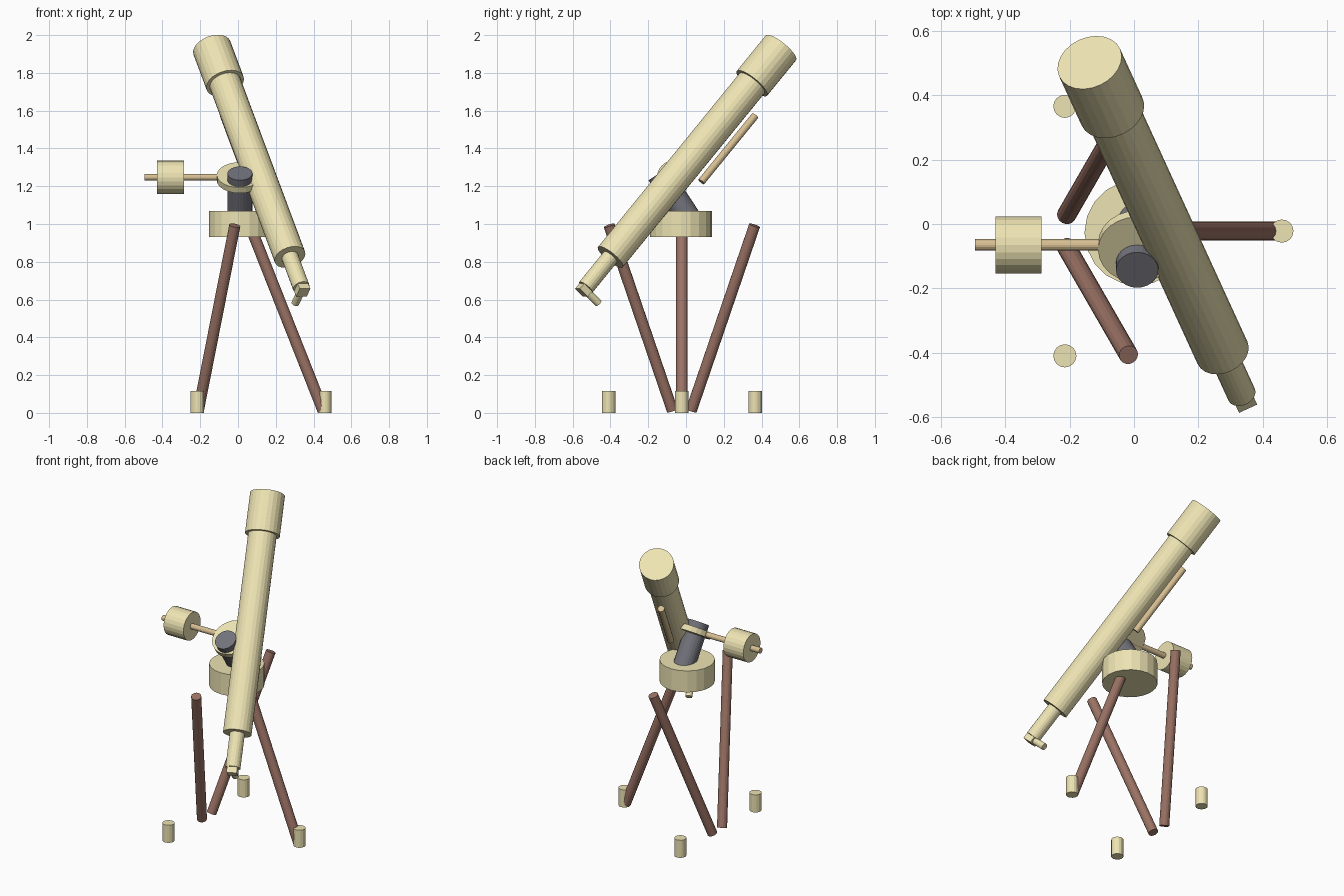
import bpy
import bmesh
from mathutils import Vector, Matrix

if "Cube" in bpy.data.objects:
    bpy.data.objects.remove(bpy.data.objects["Cube"])


def material(name, rgb):
    m = bpy.data.materials.new(name)
    m.diffuse_color = (*rgb, 1)
    m.use_nodes = True
    m.node_tree.nodes["Principled BSDF"].inputs["Base Color"].default_value = m.diffuse_color
    return m


CREAM = material("cream", (0.85, 0.77, 0.45))
TAN = material("tan", (0.68, 0.52, 0.29))
WOOD = material("wood", (0.33, 0.17, 0.13))
IRON = material("iron", (0.17, 0.17, 0.20))


def finish(bm, name, mat):
    mesh = bpy.data.meshes.new(name)
    bm.to_mesh(mesh)
    bm.free()
    mesh.materials.append(mat)
    obj = bpy.data.objects.new(name, mesh)
    bpy.context.collection.objects.link(obj)
    return obj


def rod(name, a, b, r, mat, sides=24):
    """Flat-faced capped cylinder from point a to point b."""
    a, b = Vector(a), Vector(b)
    d = b - a
    m = Matrix.Translation((a + b) / 2) @ d.to_track_quat('Z', 'Y').to_matrix().to_4x4()
    bm = bmesh.new()
    bmesh.ops.create_cone(bm, cap_ends=True, segments=sides, radius1=r,
                          radius2=r, depth=d.length, matrix=m)
    return finish(bm, name, mat)


CX, CY = 0.01, -0.022

# tripod feet
for i, (x, y) in enumerate([(0.46, CY), (-0.215, CY + 0.388), (-0.215, CY - 0.388)]):
    rod(f"foot_{i + 1}", (x, y, 0), (x, y, 0.115), 0.036, CREAM, 16)

# tripod legs
rod("leg_right", (0.45, CY, 0.013), (0.063, CY, 0.992), 0.03, WOOD, 16)
for side, s in (("back", 1), ("front", -1)):
    rod(f"leg_{side}", (-0.21, CY + s * 0.05, 0.013),
        (-0.017, CY + s * 0.385, 0.992), 0.03, WOOD, 16)

# mount head: hub, tilted polar axis and disc
rod("hub", (CX, CY - 0.005, 0.93), (CX, CY - 0.005, 1.07), 0.164, CREAM, 20)
polar = Vector((0, -0.55, 0.835)).normalized()
cap = Vector((0.01, -0.143, 1.268))
rod("polar_axis", cap - polar * 0.31, cap, 0.066, IRON)
disc = Vector((0.01, -0.07, 1.245))
rod("axis_disc", disc - polar * 0.018, disc + polar * 0.018, 0.122, CREAM)

# counterweight and its shaft
rod("counterweight_shaft", (-0.495, -0.065, 1.247), (0.1, -0.065, 1.247), 0.018, TAN, 16)
rod("counterweight", (-0.43, -0.065, 1.247), (-0.287, -0.065, 1.247), 0.089, CREAM)

# main tube frame: axis runs up the tube, under points to its lower side
axis = Vector((-0.278, 0.607, 0.745)).normalized()
under = Vector((-0.31, 0.677, -0.668)).normalized()
base = Vector((0.275, -0.40, 0.825))


def on_tube(t, h=0):
    return base + axis * t + under * h


rod("main_tube", on_tube(0), on_tube(1.26), 0.085, CREAM)
rod("dew_shield", on_tube(1.235), on_tube(1.487), 0.104, CREAM)
rod("focuser", on_tube(-0.215), on_tube(0.02), 0.045, CREAM, 20)
rod("finder_tube", on_tube(0.65, 0.128), on_tube(1.12, 0.128), 0.02, TAN, 16)

# diagonal box and eyepiece
bm = bmesh.new()
rot = Matrix((axis.cross(under), under, axis)).transposed().to_4x4()
bmesh.ops.create_cube(bm, size=0.062,
                      matrix=Matrix.Translation(on_tube(-0.222)) @ rot)
finish(bm, "diagonal", CREAM)
rod("eyepiece", on_tube(-0.228), on_tube(-0.228, 0.112), 0.021, CREAM, 16)
